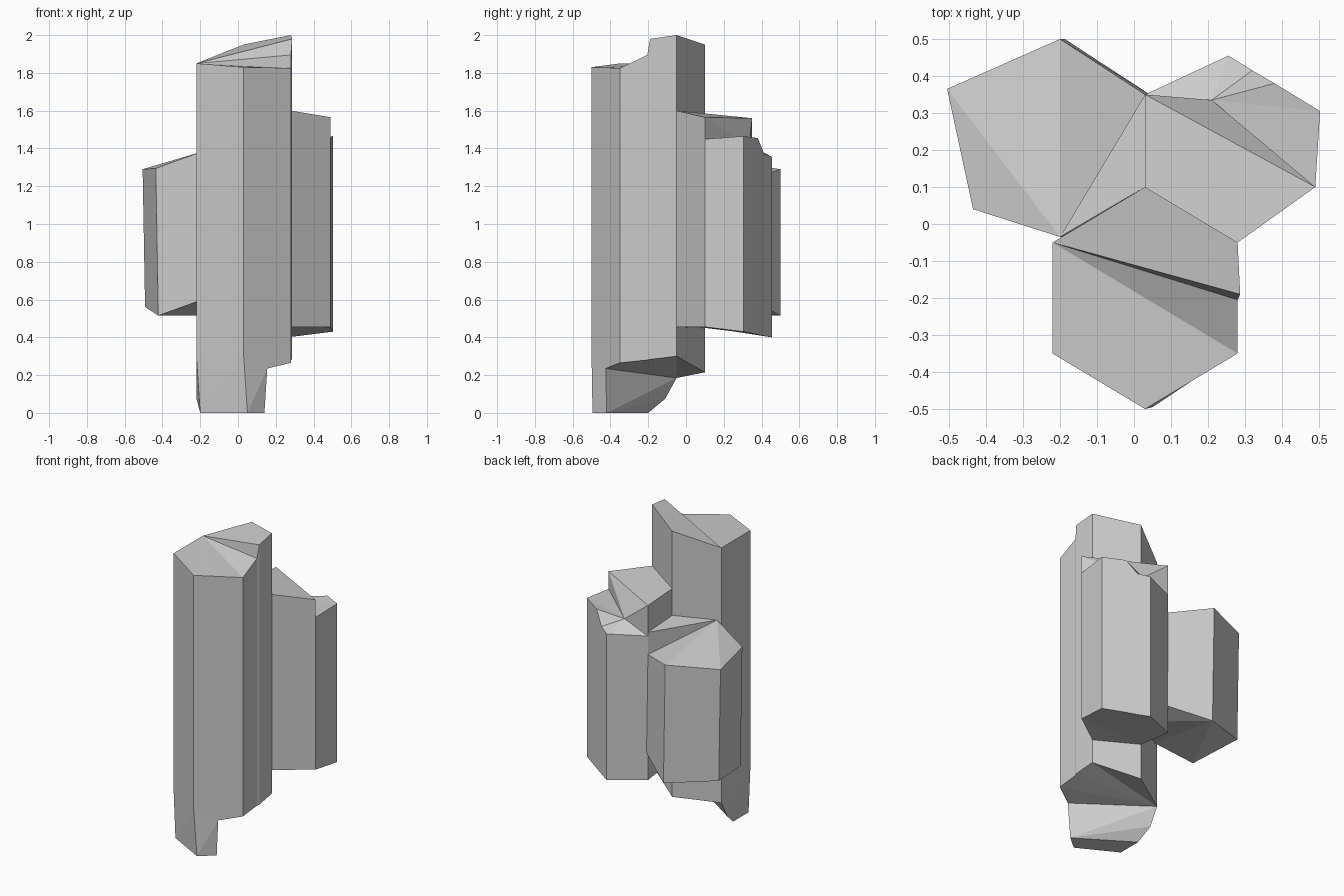
import bpy, bmesh

if "Cube" in bpy.data.objects:
    bpy.data.objects.remove(bpy.data.objects["Cube"])


def fan(points, pivot):
    """Triangles from a pivot to each edge of a closed loop."""
    pairs = zip(points, points[1:] + points[:1])
    return [(pivot, a, b) for a, b in pairs if pivot not in (a, b)]


def make_object(name, bm):
    bmesh.ops.remove_doubles(bm, verts=bm.verts, dist=1e-5)
    bmesh.ops.recalc_face_normals(bm, faces=bm.faces)
    mesh = bpy.data.meshes.new(name)
    bm.to_mesh(mesh)
    bm.free()
    obj = bpy.data.objects.new(name, mesh)
    bpy.context.collection.objects.link(obj)
    return obj


def column(name, corners, pivot=0, base_pivot=0, lean=0.0, shelf=None,
           underside=None, toe=()):
    """Corners run counter-clockwise: x, y, bottom z, then one or two top z."""
    low = [(x + lean, y, zb) for x, y, zb, *_ in corners]
    high = [[(x, y, z) for z in tops] for x, y, _, *tops in corners]
    rim = [p for tops in high for p in tops]
    n = len(corners)
    # side walls
    faces = [(low[i], low[(i + 1) % n], high[(i + 1) % n][0], high[i][-1])
             for i in range(n)]
    # broken top, with an optional sunken shelf over the first part of the rim
    if shelf:
        point, last = shelf
        faces += fan(rim[:last + 1], point)
        faces.append(tuple(rim[last:] + rim[:1]))
    else:
        faces += fan(rim, rim[pivot])
    # underside
    base = [low[i] for i in underside] if underside else low
    faces += fan(base, low[base_pivot])

    bm = bmesh.new()
    cache = {}
    for f in faces:
        bm.faces.new([cache.setdefault(p, None) or cache.update({p: bm.verts.new(p)}) or cache[p]
                      for p in f])
    # chipped toe below the underside, open where it joins
    if toe:
        tb = bmesh.new()
        for p in toe:
            tb.verts.new(p)
        bmesh.ops.convex_hull(tb, input=tb.verts)
        tb.normal_update()
        for f in tb.faces:
            if f.normal.z < 0.5:
                bm.faces.new([bm.verts.new(v.co) for v in f.verts])
        tb.free()
    return make_object(name, bm)


# tall front column
column("tall_column", [
    (-0.22, -0.05, 0.185, 1.85), (-0.22, -0.35, 0.30, 1.85),
    (0.03, -0.50, 0.30, 1.83), (0.155, -0.425, 0.235, 1.828),
    (0.28, -0.35, 0.265, 1.825), (0.28, -0.205, 0.28, 1.895),
    (0.287, -0.19, 0.283, 1.98), (0.28, -0.05, 0.30, 2.0),
    (0.03, 0.10, 0.215, 1.95)],
    base_pivot=0, underside=[3, 4, 5, 6, 7, 8, 0],
    toe=[(0.155, -0.425, 0.235), (0.03, -0.50, 0.30), (-0.22, -0.35, 0.30),
         (-0.22, -0.05, 0.185), (-0.22, -0.11, 0.075), (-0.20, -0.20, 0),
         (-0.20, -0.36, 0), (0.05, -0.495, 0), (0.14, -0.42, 0)])

# middle column at the back right
column("middle_column", [
    (0.49, 0.10, 0.455, 1.565, 1.45), (0.503, 0.305, 0.43, 1.465),
    (0.38, 0.38, 0.415, 1.455), (0.32, 0.415, 0.407, 1.37),
    (0.255, 0.455, 0.40, 1.355), (0.03, 0.35, 0.42, 1.36, 1.56),
    (0.03, 0.10, 0.45, 1.575), (0.28, -0.05, 0.455, 1.60)],
    shelf=((0.21, 0.335, 1.42), 7))

# short column at the back left
column("short_column", [
    (-0.435, 0.04, 0.515, 1.295), (-0.20, -0.035, 0.60, 1.38),
    (0.03, 0.10, 0.60, 1.40), (0.03, 0.35, 0.60, 1.385, 1.24),
    (-0.20, 0.50, 0.515, 1.29), (-0.505, 0.365, 0.56, 1.29)],
    pivot=1, base_pivot=4, lean=0.013)
